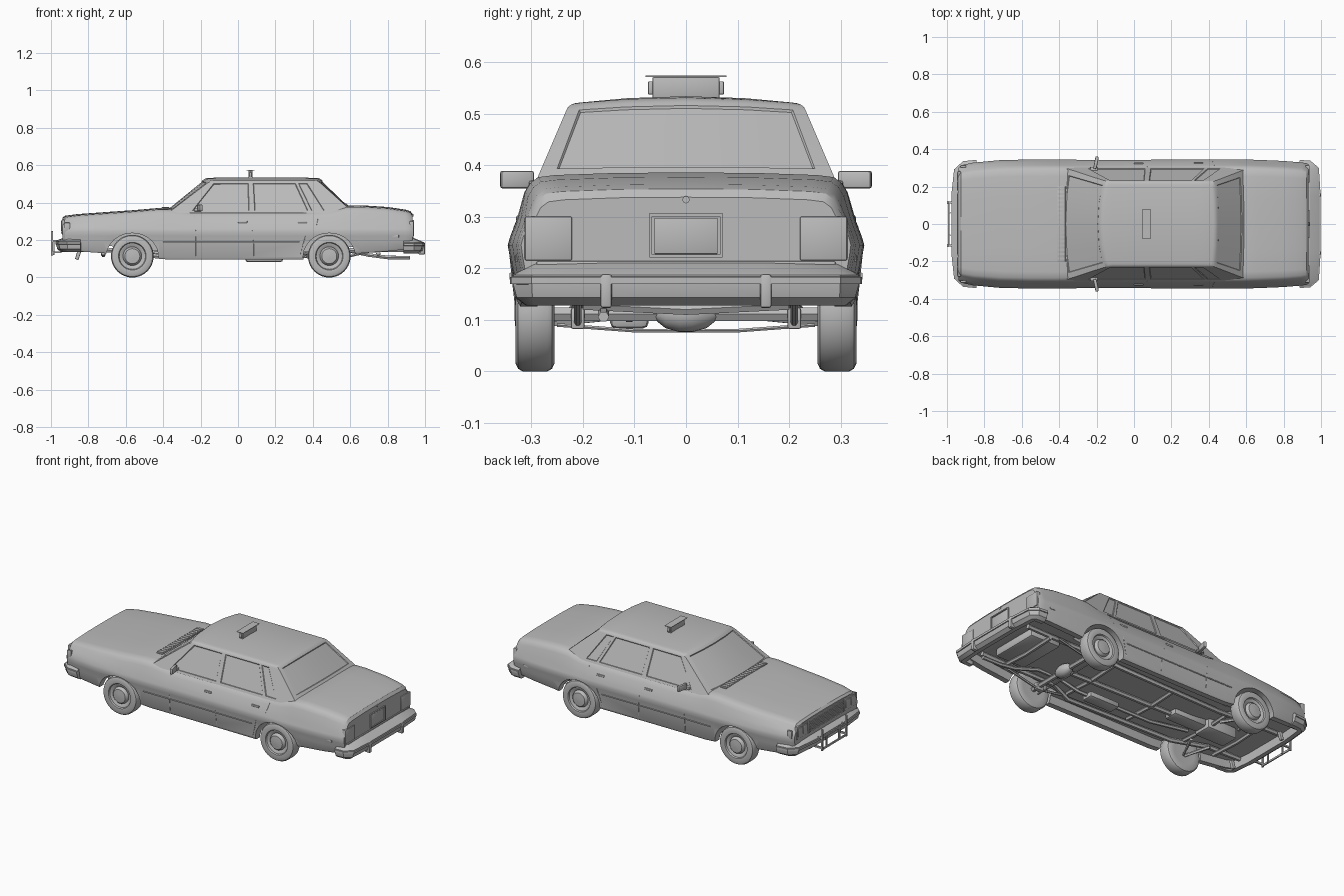
import bpy, bmesh, math
from mathutils import Vector

if "Cube" in bpy.data.objects:
    bpy.data.objects.remove(bpy.data.objects["Cube"])

paint = bpy.data.materials.new("plain grey")
paint.use_nodes = True
GREY = (0.5, 0.5, 0.5, 1)
paint.diffuse_color = GREY
paint.node_tree.nodes["Principled BSDF"].inputs["Base Color"].default_value = GREY
parts = []


def finish(name, bm):
    bmesh.ops.recalc_face_normals(bm, faces=bm.faces)
    me = bpy.data.meshes.new(name)
    bm.to_mesh(me)
    bm.free()
    me.materials.append(paint)
    ob = bpy.data.objects.new(name, me)
    bpy.context.collection.objects.link(ob)
    parts.append(ob)
    return ob


def loft(name, rings):
    """Skin closed rings and cap both ends."""
    bm = bmesh.new()
    rows = [[bm.verts.new(p) for p in r] for r in rings]
    n = len(rows[0])
    for a, b in zip(rows, rows[1:]):
        for i in range(n):
            bm.faces.new((a[i], a[(i + 1) % n], b[(i + 1) % n], b[i]))
    bm.faces.new(rows[0])
    bm.faces.new(rows[-1])
    return finish(name, bm)


def box(name, c, size, bevel=0.0, tilt=0.0):
    bm = bmesh.new()
    bmesh.ops.create_cube(bm, size=1)
    bmesh.ops.scale(bm, vec=size, verts=bm.verts)
    if bevel:
        bmesh.ops.bevel(bm, geom=bm.edges[:], offset=bevel, segments=2, affect='EDGES', profile=0.5)
    ob = finish(name, bm)
    ob.location = c
    ob.rotation_euler.y = tilt
    return ob


def tube(name, pts, r):
    cu = bpy.data.curves.new(name, 'CURVE')
    cu.dimensions, cu.bevel_depth, cu.bevel_resolution, cu.use_fill_caps = '3D', r, 1, True
    sp = cu.splines.new('POLY')
    sp.points.add(len(pts) - 1)
    for p, q in zip(sp.points, pts):
        p.co = (*q, 1)
    cu.materials.append(paint)
    ob = bpy.data.objects.new(name, cu)
    bpy.context.collection.objects.link(ob)
    parts.append(ob)


def lathe(name, profile, loc, side, steps=40):
    """Revolve (radius, outward) pairs about the y axis."""
    rings = [[(r * math.cos(a), side * y, r * math.sin(a)) for a in
              (math.tau * k / steps for k in range(steps))] for r, y in profile]
    ob = loft(name, rings)
    ob.location = loc
    return ob


def bumper(name, path, section):
    """Sweep (outward, z) section along a plan path mirrored across y."""
    path = [Vector(p) for p in path]
    path += [Vector((p.x, -p.y)) for p in reversed(path)]
    sign = 1 if path[0].x > 0 else -1
    rings = []
    for i, p in enumerate(path):
        d = (path[min(i + 1, len(path) - 1)] - path[max(i - 1, 0)]).normalized()
        n = Vector((-d.y, d.x)) * sign
        rings.append([(p.x + n.x * o, p.y + n.y * o, z) for o, z in section])
    return loft(name, rings)


# Lower body: stations of x, half width, top height, bottom height
STATIONS = [(-0.938, .302, .316, .17), (-0.926, .314, .327, .15), (-0.86, .328, .336, .14),
            (-0.72, .341, .346, .13), (-0.56, .345, .357, .12), (-0.42, .345, .369, .10),
            (-0.36, .344, .368, .095), (-0.25, .343, .353, .095), (0.0, .343, .353, .095),
            (0.35, .345, .353, .095), (0.50, .346, .362, .11), (0.58, .345, .382, .12),
            (0.66, .343, .383, .13), (0.80, .337, .374, .14), (0.895, .329, .360, .15),
            (0.922, .325, .351, .16), (0.934, .320, .335, .17)]


def section(w, zt, zb):
    half = [(.80, zb + .04), (.84, zb), (.935, zb), (.955, zb + .012), (.972, .19), (.99, .222), (1, .245),
            (.988, .26), (.955, .29 if zt > .335 else .28), (.91, zt - .035), (.88, zt - .017),
            (.835, zt - .006), (.74, zt - .002), (.4, zt + .002)]
    return [(w * f, z) for f, z in half]


rings = []
for x, w, zt, zb in STATIONS:
    h = section(w, zt, zb)
    rings.append([(x, y, z) for y, z in h] + [(x, 0, zt + .003)] + [(x, -y, z) for y, z in reversed(h)])
body = loft("body", rings)


def side_y(x, z):
    """Half width of the body side at a given x and height."""
    for a, b in zip(STATIONS, STATIONS[1:]):
        if a[0] <= x <= b[0]:
            t = (x - a[0]) / (b[0] - a[0])
            h = section(*[p + (q - p) * t for p, q in zip(a[1:], b[1:])])[2:11]
            for (y0, z0), (y1, z1) in zip(h, h[1:]):
                if z0 <= z <= z1:
                    return y0 + (y1 - y0) * (z - z0) / (z1 - z0 + 1e-6)


# Wheel arches cut from the body
AXLES = {"front": -0.565, "rear": 0.488}
for end, ax in AXLES.items():
    for s in (1, -1):
        cut = lathe("arch_cutter", [(.127, .225), (.127, .42)], (ax, 0, .11), s)
        cut.scale.x = 1.1
        parts.remove(cut)
        mod = body.modifiers.new("arch", 'BOOLEAN')
        mod.object, mod.solver = cut, 'EXACT'
        bpy.context.view_layer.objects.active = body
        bpy.ops.object.modifier_apply(modifier=mod.name)
        bpy.data.objects.remove(cut)

# Cabin: four sides and a crowned roof, with recessed windows
SIDE = [(-0.375, -.145), (-0.255, -.117), (.06, .055), (.09, .08), (.38, .30), (.40, .315), (.47, .36), (.62, .425)]
ROWS = [0, .08, .91, 1]
ACROSS = [-1, -.89, -.5, 0, .5, .89, 1]
bm = bmesh.new()


def lerp(a, b, t):
    return a + (b - a) * t


def cabin_point(xb, xr, u, t, bow):
    return (lerp(xb, xr, t) + bow * (1 - u * u), u * lerp(.302, .227, t),
            lerp(.344, .519, t) + .012 * (1 - u * u) * t)


def patch(grid, is_window):
    vs = [[bm.verts.new(p) for p in row] for row in grid]
    for j in range(len(vs) - 1):
        for i in range(len(vs[0]) - 1):
            f = bm.faces.new((vs[j][i], vs[j][i + 1], vs[j + 1][i + 1], vs[j + 1][i]))
            f.material_index = int(is_window(i, j))


for s in (1, -1):
    patch([[cabin_point(a, b, s, t, 0) for a, b in SIDE] for t in ROWS], lambda i, j: j == 1 and i in (1, 3, 5))
for (xb, xr), bow in ((SIDE[0], -.03), (SIDE[-1], .012)):
    patch([[cabin_point(xb, xr, u, t, bow) for u in ACROSS] for t in (0, .28 if bow > 0 else .14, .92, 1)],
          lambda i, j: j == 1 and 0 < i < 5)
roof = []
for k, (_, xr) in enumerate(SIDE):
    bow = -.03 if k == 0 else .012 if k == len(SIDE) - 1 else 0
    roof.append([(xr + bow * (1 - u * u), u * .227, .519 + (.012 if bow else .015) * (1 - u * u)) for u in ACROSS])
patch(roof, lambda i, j: False)
bmesh.ops.remove_doubles(bm, verts=bm.verts, dist=.0005)
bmesh.ops.recalc_face_normals(bm, faces=bm.faces)
sharp = [e for e in bm.edges if len(e.link_faces) == 2 and e.calc_face_angle() > .35]
bmesh.ops.bevel(bm, geom=sharp, offset=.012, segments=3, affect='EDGES', profile=.5)
glass = [f for f in bm.faces if f.material_index]
bmesh.ops.inset_region(bm, faces=glass, thickness=.004, depth=-.004)
for f in bm.faces:
    f.material_index = 0
finish("cabin", bm)

# Wheels with raised hub caps
TYRE = [(.03, -.036), (.07, -.037), (.098, -.038), (.109, -.033), (.114, -.024), (.114, .024), (.109, .033),
        (.098, .038), (.074, .036), (.07, .028), (.064, .027), (.05, .019), (.047, .03), (.040, .037), (.01, .04)]
for end, ax in AXLES.items():
    for s in (1, -1):
        lathe(f"{end}_wheel", TYRE, (ax, s * .293, .114), s)

# Bumpers, rub strips and guards
SEC = [(-.025, .128), (.0, .128), (.02, .143), (.026, .165), (.026, .187), (.014, .194), (-.025, .21)]
STRIP = [(.02, .168), (.031, .17), (.031, .183), (.02, .185)]
REAR = [(.885, .311), (.935, .309), (.958, .294), (.967, .15)]
FRONT = [(-.84, .312), (-.905, .306), (-.932, .284), (-.946, .15)]
for part, sec in (("bumper", SEC), ("rub_strip", STRIP)):
    bumper("rear_" + part, REAR, sec)
    bumper("front_" + part, FRONT, [(o, z + .008) for o, z in sec])
for s in (1, -1):
    box("rear_bumper_guard", (.982, s * .155, .156), (.034, .022, .066), .005)
    # Push bar uprights and stays
    box("push_bar_upright", (-.994, s * .115, .183), (.011, .014, .13), .003)
    for z in (.135, .195):
        box("push_bar_stay", (-.968, s * .115, z), (.05, .01, .01))
    box("push_bar_inner", (-.985, s * .06, .16), (.008, .01, .08))
    box("front_tow_hook", (-.855, s * .2, .12), (.02, .02, .05), .004, .3)
for z in (.125, .195):
    box("push_bar_cross", (-.99, 0, z), (.008, .23, .012), .002)

# Nose: grille, headlights, corner lamps
box("grille_frame", (-.936, 0, .27), (.014, .34, .08), .004)
for k in range(7):
    box("grille_bar", (-.943, 0, .242 + .0095 * k), (.006, .32, .004))
for s in (1, -1):
    box("headlight_bezel", (-.935, s * .228, .27), (.016, .11, .078), .005)
    for k in (0, 1):
        box("headlight", (-.943, s * (.203 + .051 * k), .275), (.008, .043, .05), .003)
    box("corner_lamp", (-.913, s * .308, .267), (.03, .014, .052), .004)

# Tail: wraparound lamps, plate recess, trunk edge, lock
for s in (1, -1):
    box("tail_lamp", (.928, s * .267, .258), (.022, .092, .086), .004)
    box("plate_frame_side", (.936, s * .069, .264), (.01, .006, .082))
    box("plate_frame_rail", (.936, 0, .264 + s * .04), (.01, .142, .006))
box("plate", (.935, 0, .263), (.006, .122, .07), .001)
lathe("trunk_lock", [(.007, -.006), (.007, .006)], (.931, 0, .333), 1, 12).rotation_euler.z = math.pi / 2
box("tail_panel_lip", (.936, 0, .208), (.01, .58, .012), .003)

# Cowl vent
box("cowl_vent", (-.388, 0, .371), (.042, .40, .006), .002)
for k in range(17):
    box("cowl_slat", (-.388, -.184 + .023 * k, .374), (.036, .012, .005))

# Door seams, handles, side trim and mirrors
for s in (1, -1):
    for pts in ([(-.235, .33), (-.225, .25), (-.225, .115)], [(.07, .33), (.075, .25), (.085, .18), (.085, .115)],
                [(.43, .33), (.42, .28), (.36, .22), (.33, .115)]):
        tube("door_seam", [(x, s * (side_y(x, z) - .0005), z) for x, z in pts], .0015)
    tube("side_moulding", [(x, s * side_y(x, .19), .19) for x in (-.4, -.1, .1, .33)], .003)
    for x in (.025, .345):
        box("door_handle", (x, s * side_y(x, .297), .297), (.05, .008, .011), .003)
    box("mirror", (-.203, s * .328, .372), (.018, .066, .034), .005).rotation_euler.z = -s * .2
    box("mirror_arm", (-.215, s * .29, .362), (.04, .03, .016), .004)
    box("side_marker", (.84, s * (side_y(.84, .22) - .002), .22), (.04, .006, .014), .002)

# Roof sign
box("sign_body", (.067, 0, .55), (.022, .13, .042), .002)
box("sign_cap", (.067, 0, .5725), (.044, .158, .003))
for s in (1, -1):
    box("sign_lamp", (.067, s * .068, .55), (.014, .012, .026), .003)

# Chassis: rails, cross members, axles, drive line and exhaust
for s in (1, -1):
    tube("chassis_rail", [(-.88, s * .17, .15), (-.66, s * .17, .145), (-.42, s * .2, .112), (.28, s * .22, .112),
                          (.4, s * .19, .145), (.62, s * .19, .145), (.9, s * .19, .15)], .014)
    tube("leaf_spring", [(.3, s * .21, .12), (.49, s * .21, .09), (.70, s * .21, .137)], .007)
    box("spring_seat", (.488, s * .21, .103), (.05, .026, .042), .004)
    tube("control_arm", [(-.5, s * .12, .11), (-.565, s * .27, .095), (-.63, s * .12, .11)], .01)
for x in (-.72, -.5, -.12, .3, .75):
    tube("cross_member", [(x, -.2, .13), (x, 0, .12), (x, .2, .13)], .012)
tube("rear_axle", [(.488, -.28, .111), (.488, .28, .111)], .015)
lathe("differential", [(.012, -.06), (.028, -.04), (.036, -.012), (.036, .012), (.028, .04), (.012, .06)], (.488, 0, .112), 1, 20)
tube("anti_roll_bar", [(.46, -.25, .09), (.47, -.1, .079), (.47, .1, .079), (.46, .25, .09)], .004)
tube("drive_shaft", [(-.3, 0, .125), (.47, 0, .115)], .014)
box("engine_sump", (-.57, 0, .13), (.2, .12, .07), .015)
box("gearbox", (-.36, 0, .135), (.22, .09, .06), .015)
tube("exhaust_pipe", [(-.45, -.09, .13), (-.2, -.11, .105), (.3, -.11, .105), (.42, -.13, .15), (.56, -.13, .15),
                      (.7, -.16, .12), (.8, -.16, .107), (.92, -.16, .106)], .011)
box("muffler", (.14, -.11, .1), (.2, .075, .034), .012)
box("fuel_tank", (.74, 0, .16), (.2, .3, .05), .012)

# Turn curves into meshes and shade by angle
bpy.ops.object.select_all(action='DESELECT')
for ob in parts:
    ob.select_set(True)
bpy.context.view_layer.objects.active = body
bpy.ops.object.convert(target='MESH')
bpy.ops.object.shade_smooth_by_angle(angle=math.radians(32))
